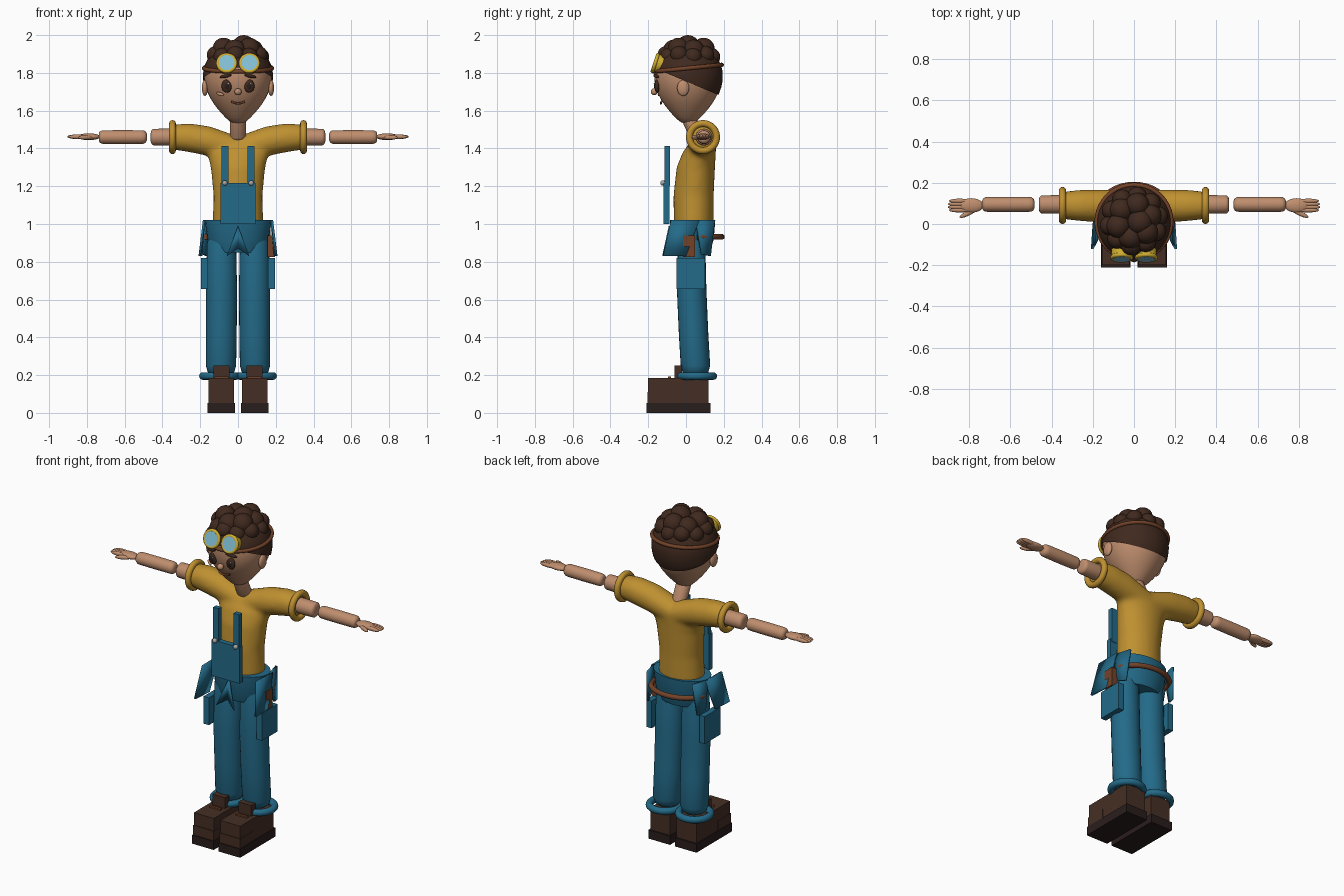
import bpy, bmesh, math
from mathutils import Vector, Matrix

if "Cube" in bpy.data.objects:
    bpy.data.objects.remove(bpy.data.objects["Cube"], do_unlink=True)

parts = []


def colour(name, r, g, b):
    m = bpy.data.materials.new(name)
    m.use_nodes = True
    m.diffuse_color = (r, g, b, 1)
    bsdf = m.node_tree.nodes["Principled BSDF"]
    bsdf.inputs["Base Color"].default_value = (r, g, b, 1)
    bsdf.inputs["Roughness"].default_value = 0.7
    return m


SKIN = colour("skin", .52, .27, .155)
HAIR = colour("dark_hair", .05, .022, .013)
BOOT = colour("boot_brown", .06, .028, .018)
SOLE = colour("sole_dark", .022, .013, .012)
LEATHER = colour("leather", .17, .055, .022)
SHIRT = colour("mustard", .52, .28, .03)
DENIM = colour("denim_blue", .017, .145, .25)
GOLD = colour("goggle_yellow", .62, .41, .03)
LENS = colour("lens_blue", .22, .52, .66)
METAL = colour("metal", .38, .38, .38)


def finish(name, bm, mat):
    bmesh.ops.recalc_face_normals(bm, faces=bm.faces)
    me = bpy.data.meshes.new(name)
    bm.to_mesh(me)
    bm.free()
    me.materials.append(mat)
    ob = bpy.data.objects.new(name, me)
    bpy.context.collection.objects.link(ob)
    parts.append(ob)
    return ob


def box(name, mat, x, y, z):
    """Box from (min, max) pairs."""
    bm = bmesh.new()
    size = [b - a for a, b in (x, y, z)]
    mid = [(a + b) / 2 for a, b in (x, y, z)]
    bmesh.ops.create_cube(bm, size=1, matrix=Matrix.Translation(mid) @ Matrix.Diagonal((*size, 1)))
    return finish(name, bm, mat)


def ball(name, mat, loc, scale, rot=(0, 0, 0)):
    bm = bmesh.new()
    bmesh.ops.create_uvsphere(bm, u_segments=24, v_segments=14, radius=1)
    ob = finish(name, bm, mat)
    ob.location, ob.scale, ob.rotation_euler = loc, scale, rot
    return ob


def disc(name, mat, loc, radius, depth, rot):
    bm = bmesh.new()
    bmesh.ops.create_cone(bm, cap_ends=True, segments=32, radius1=radius, radius2=radius, depth=depth)
    ob = finish(name, bm, mat)
    ob.location, ob.rotation_euler = loc, rot
    return ob


def ring(name, mat, loc, major, minor, rot=(0, 0, 0)):
    bpy.ops.mesh.primitive_torus_add(location=loc, rotation=rot, major_radius=major,
                                     minor_radius=minor, major_segments=40, minor_segments=12)
    ob = bpy.context.object
    ob.name = name
    ob.data.materials.append(mat)
    parts.append(ob)


def loft(bm, axis, rings, n=28):
    """Skin elliptical rings (x, y, z, ra, rb) lying across the given axis."""
    rows = []
    for x, y, z, ra, rb in rings:
        row = []
        for i in range(n):
            a = math.tau * i / n
            u, v = ra * math.cos(a), rb * math.sin(a)
            row.append(bm.verts.new((x + u, y + v, z) if axis == "z" else (x, y + u, z + v)))
        rows.append(row)
    for p, q in zip(rows, rows[1:]):
        for i in range(n):
            j = (i + 1) % n
            bm.faces.new((p[i], p[j], q[j], q[i]))
    bm.faces.new(rows[0])
    bm.faces.new(rows[-1])
    return bm


def limb(name, mat, axis, start, end, ra, rb):
    """Straight limb with rounded ends."""
    a, b = Vector(start), Vector(end)
    steps = ((0, .5), (.02, .8), (.06, .97), (.12, 1), (.5, 1.02), (.88, 1), (.94, .97), (.98, .8), (1, .5))
    rings = [(*a.lerp(b, t), ra * k, rb * k) for t, k in steps]
    return finish(name, loft(bmesh.new(), axis, rings), mat)


def tube(name, mat, points, radius):
    cu = bpy.data.curves.new(name, "CURVE")
    cu.dimensions = "3D"
    cu.bevel_depth, cu.bevel_resolution, cu.use_fill_caps = radius, 3, True
    sp = cu.splines.new("POLY")
    sp.points.add(len(points) - 1)
    for p, co in zip(sp.points, points):
        p.co = (*co, 1)
    cu.materials.append(mat)
    ob = bpy.data.objects.new(name, cu)
    bpy.context.collection.objects.link(ob)
    bpy.ops.object.select_all(action="DESELECT")
    ob.select_set(True)
    bpy.context.view_layer.objects.active = ob
    bpy.ops.object.convert(target="MESH")
    parts.append(bpy.context.object)


def flap(name, mat, points):
    bm = bmesh.new()
    bm.faces.new([bm.verts.new(p) for p in points])
    ob = finish(name, bm, mat)
    mod = ob.modifiers.new("thickness", "SOLIDIFY")
    mod.thickness, mod.offset = .012, 0


# Head and hair cap share one egg profile
EGG = [(1.53, .03), (1.56, .065), (1.61, .11), (1.66, .146), (1.72, .173),
       (1.78, .182), (1.84, .176), (1.9, .142), (1.95, .07)]


def egg(grow):
    return loft(bmesh.new(), "z", [(0, .01, z, r * grow, r * grow) for z, r in EGG], 32)


head = finish("head", egg(1), SKIN)
bm = egg(1.035)
bmesh.ops.bisect_plane(bm, geom=bm.verts[:] + bm.edges[:] + bm.faces[:], plane_co=(0, 0, 1.755),
                       plane_no=(0, .42, 1), clear_inner=True)
cap = finish("hair_cap", bm, HAIR)
for ob in (head, cap):
    ob.modifiers.new("smooth", "SUBSURF").levels = 1
limb("neck", SKIN, "z", (0, .07, 1.44), (0, .01, 1.57), .042, .042)

# Curls in rings around the crown
ball("curl_top", HAIR, (.03, .01, 1.938), (.062,) * 3)
for count, spread, z, r in ((6, .08, 1.918, .058), (10, .12, 1.885, .047)):
    for i in range(count):
        a = math.tau * (i + .3) / count
        ball("curl", HAIR, (spread * math.cos(a), .015 + spread * math.sin(a), z + .01 * (i % 2)), (r,) * 3)

# Headband and goggles
ring("headband", LEATHER, (0, .01, 1.825), .181, .011, (.1, 0, 0))
tilt = (math.radians(72), 0, 0)
for s, side in ((-1, "right"), (1, "left")):
    x = .06 * s
    disc(side + "_goggle_cup", GOLD, (x, -.145, 1.848), .05, .04, tilt)
    ring(side + "_goggle_rim", GOLD, (x, -.163, 1.852), .046, .01, tilt)
    disc(side + "_goggle_lens", LENS, (x, -.166, 1.853), .042, .012, tilt)
    # Face
    ball(side + "_eye", HAIR, (x, -.153, 1.73), (.027, .014, .035))
    ball(side + "_pupil", SOLE, (x, -.163, 1.73), (.013, .006, .018))
    ball(side + "_eye_glint", METAL, (x + .008, -.168, 1.742), (.005, .003, .005))
    ball(side + "_eyebrow", HAIR, (x * 1.1, -.158, 1.783), (.034, .012, .009), (0, .2 * s, -.3 * -s))
    ball(side + "_ear", SKIN, (.175 * s, -.015, 1.72), (.016, .032, .042))
ball("nose", SKIN, (0, -.168, 1.7), (.019, .018, .018))
tube("mouth", LEATHER, [(x, -.133 + 2.5 * x * x, 1.638 + 8 * x * x) for x in (-.035, -.018, 0, .018, .035)], .006)
ball("cheek_plaster", SKIN, (-.095, -.135, 1.688), (.024, .008, .009), (0, .25, -.6))

# Shirt: torso and sleeves fused into one smooth skin
bm = loft(bmesh.new(), "z", [(0, .04, .99, .135, .105), (0, .04, 1.15, .13, .107), (0, .052, 1.3, .145, .102),
                             (0, .07, 1.38, .165, .088), (0, .08, 1.43, .13, .06)])
half = [(.35, .09, 1.46, .066, .066), (.26, .09, 1.457, .077, .077), (.15, .088, 1.438, .08, .08)]
loft(bm, "x", half + [(0, .085, 1.395, .074, .07)] + [(-h[0], *h[1:]) for h in reversed(half)])
shirt = finish("shirt", bm, SHIRT)
mod = shirt.modifiers.new("fuse", "REMESH")
mod.mode, mod.voxel_size, mod.use_smooth_shade = "VOXEL", .012, True
mod = shirt.modifiers.new("relax", "SMOOTH")
mod.factor, mod.iterations = .5, 14

# Dungaree bib and hips
box("bib", DENIM, (-.093, .093), (-.12, -.088), (1, 1.218))
finish("hips", loft(bmesh.new(), "z", [(0, .035, .85, .13, .09), (0, .035, .92, .162, .112),
                                       (0, .035, 1.02, .175, .12)]), DENIM)
flap("front_flap", DENIM, [(0, -.085, .99), (.06, -.12, .83), (0, -.095, .87), (-.06, -.12, .83)])
tube("belt", LEATHER, [(.17 * math.cos(a), .06 + .13 * math.sin(a), .932)
                       for a in (math.pi * i / 16 for i in range(17))], .015)

# Mirrored body parts
for s, side in ((-1, "right"), (1, "left")):
    def span(a, b):
        return tuple(sorted((a * s, b * s)))

    box(side + "_strap", DENIM, span(.05, .087), (-.113, -.085), (1.2, 1.412))
    ball(side + "_button", METAL, (.07 * s, -.122, 1.217), (.014,) * 3)
    ring(side + "_sleeve_cuff", SHIRT, (.347 * s, .09, 1.46), .072, .018, (0, math.pi / 2, 0))
    # Arms and hands
    limb(side + "_upper_arm", SKIN, "x", (.29 * s, .095, 1.46), (.462 * s, .095, 1.46), .044, .044)
    limb(side + "_forearm", SKIN, "x", (.483 * s, .095, 1.46), (.737 * s, .095, 1.46), .036, .036)
    ball(side + "_palm", SKIN, (.79 * s, .09, 1.462), (.06, .035, .018))
    for i in range(4):
        ball(side + "_finger", SKIN, ((.855 - .006 * abs(i - 1.5)) * s, .112 - .015 * i, 1.462), (.052, .011, .012))
    ball(side + "_thumb", SKIN, (.805 * s, .052, 1.458), (.045, .012, .012), (0, 0, -.45 * s))
    # Hip flaps
    flap(side + "_hip_flap", DENIM, [(.18 * s, -.08, 1.02), (.18 * s, .07, 1.02),
                                     (.195 * s, 0, .83), (.203 * s, -.122, .83)])
    flap(side + "_rear_flap", DENIM, [(.178 * s, .05, 1.02), (.15 * s, .152, 1.02),
                                      (.165 * s, .13, .83), (.185 * s, .08, .84)])
    # Trouser legs
    rings = [(.087, .03, .95, .06, .06), (.087, .03, .9, .077, .072), (.087, .03, .65, .082, .078),
             (.088, .04, .42, .081, .078), (.09, .05, .25, .08, .078), (.09, .05, .215, .07, .068), (.09, .05, .2, .05, .05)]
    finish(side + "_trouser_leg", loft(bmesh.new(), "z", [(r[0] * s, *r[1:]) for r in rings]), DENIM)
    ring(side + "_trouser_cuff", DENIM, (.098 * s, .057, .195), .088, .02)
    box(side + "_thigh_pocket", DENIM, span(.16, .195), (-.05, .1), (.655, .82))
    # Boots
    box(side + "_boot_upper", BOOT, span(.022, .155), (-.2, .12), (.05, .185))
    box(side + "_boot_toe", BOOT, span(.02, .157), (-.204, -.08), (.05, .11))
    box(side + "_boot_sole", SOLE, span(.016, .161), (-.21, .13), (0, .052))
    box(side + "_boot_tongue", BOOT, span(.045, .13), (-.06, -.02), (.18, .25))
    box(side + "_boot_lace", LEATHER, span(.05, .125), (-.095, -.08), (.183, .193))

# Tool pouch on the left hip
box("tool_pouch", LEATHER, (.155, .197), (-.015, .048), (.825, .938))
tube("tool_shaft", METAL, [(.178, .002, .9), (.178, .002, .985)], .011)
tube("tool_handle", LEATHER, [(.178, .03, .9), (.178, .03, .96)], .009)

# Smooth shading with crisp edges
bpy.ops.object.select_all(action="DESELECT")
for ob in parts:
    ob.select_set(True)
bpy.context.view_layer.objects.active = parts[0]
bpy.ops.object.shade_smooth_by_angle(angle=math.radians(50))
